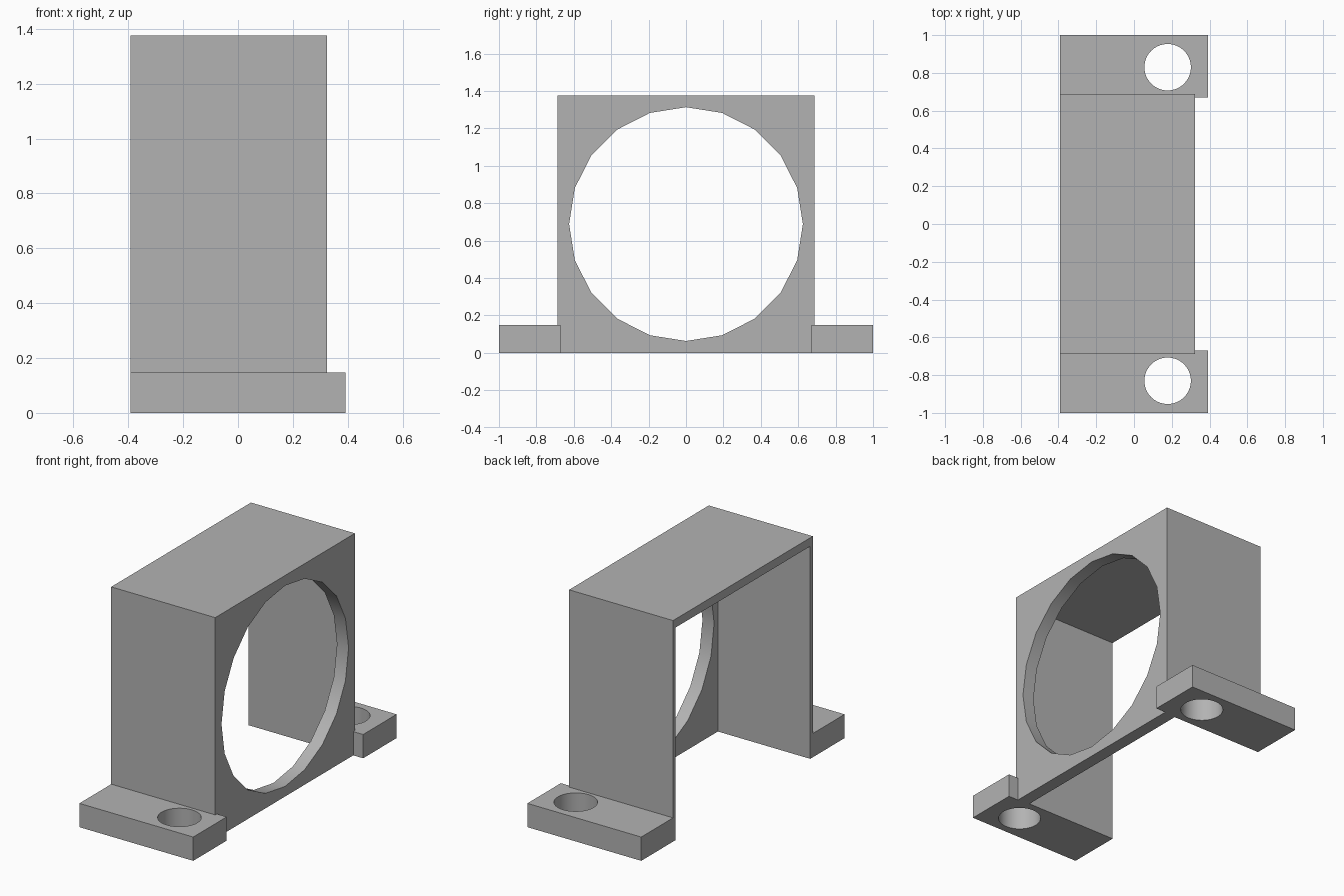
import bpy
import bmesh
from math import pi
from mathutils import Matrix, Vector

default = bpy.data.objects.get("Cube")
if default:
    bpy.data.objects.remove(default, do_unlink=True)

grey = bpy.data.materials.new("plain grey")
grey.use_nodes = True
colour = (0.45, 0.45, 0.45, 1)
grey.diffuse_color = colour
grey.node_tree.nodes["Principled BSDF"].inputs["Base Color"].default_value = colour

# Main sizes
BACK, FACE, TAB_END = -0.392, 0.324, 0.392
HALF, HEIGHT, TAB_HEIGHT = 0.687, 1.376, 0.148
SIDE, ROOF, PLATE = 0.025, 0.053, 0.08


def finish(name, bm):
    bmesh.ops.recalc_face_normals(bm, faces=bm.faces)
    mesh = bpy.data.meshes.new(name)
    bm.to_mesh(mesh)
    bm.free()
    mesh.materials.append(grey)
    obj = bpy.data.objects.new(name, mesh)
    bpy.context.collection.objects.link(obj)
    return obj


def box(name, low, high):
    low, high = Vector(low), Vector(high)
    bm = bmesh.new()
    place = Matrix.Translation((low + high) / 2) @ Matrix.Diagonal((*(high - low), 1))
    bmesh.ops.create_cube(bm, size=1, matrix=place)
    return finish(name, bm)


def cylinder(name, centre, radius, depth, sides, turn=Matrix()):
    bm = bmesh.new()
    bmesh.ops.create_cone(bm, cap_ends=True, segments=sides, radius1=radius,
                          radius2=radius, depth=depth,
                          matrix=Matrix.Translation(centre) @ turn)
    return finish(name, bm)


def prism(name, outline, height):
    bm = bmesh.new()
    base = bm.faces.new([bm.verts.new((x, y, 0)) for x, y in outline])
    top = bmesh.ops.extrude_face_region(bm, geom=[base])["geom"]
    bmesh.ops.translate(bm, vec=(0, 0, height),
                        verts=[v for v in top if isinstance(v, bmesh.types.BMVert)])
    return finish(name, bm)


def select(obj):
    bpy.ops.object.select_all(action="DESELECT")
    obj.select_set(True)
    bpy.context.view_layer.objects.active = obj


def cut(obj, cutter):
    cutter.hide_render = True
    mod = obj.modifiers.new("cut", "BOOLEAN")
    mod.operation, mod.solver, mod.object = "DIFFERENCE", "EXACT", cutter
    select(obj)
    bpy.ops.object.modifier_apply(modifier=mod.name)
    bpy.data.objects.remove(cutter, do_unlink=True)


# Housing: a box open at the back and underneath, with a round opening in its plate
housing = box("housing", (BACK, -HALF, 0), (FACE, HALF, HEIGHT))
cut(housing, box("cavity_cutter", (BACK - 1, SIDE - HALF, -1),
                 (FACE - PLATE, HALF - SIDE, HEIGHT - ROOF)))
cut(housing, cylinder("opening_cutter", (FACE, 0, HEIGHT / 2), 0.625, 0.5, 20,
                      Matrix.Rotation(pi / 2, 4, "Y")))

# Mounting tabs: hooked slightly round the housing corner, each with a bolt hole
hook = HALF - 0.016
tabs = prism("mounting_tabs", [(BACK, HALF), (FACE, HALF), (FACE, hook),
                               (TAB_END, hook), (TAB_END, 1), (BACK, 1)], TAB_HEIGHT)
cut(tabs, cylinder("bolt_hole_cutter", (0.178, 0.83, TAB_HEIGHT / 2), 0.123, 1, 64))
mirror = tabs.modifiers.new("mirror", "MIRROR")
mirror.use_axis = (False, True, False)
mirror.use_mirror_merge = False
select(tabs)
bpy.ops.object.modifier_apply(modifier=mirror.name)

# Smooth the round openings and keep the edges sharp
for part in (housing, tabs):
    select(part)
    bpy.ops.object.shade_smooth_by_angle(angle=pi / 6)
